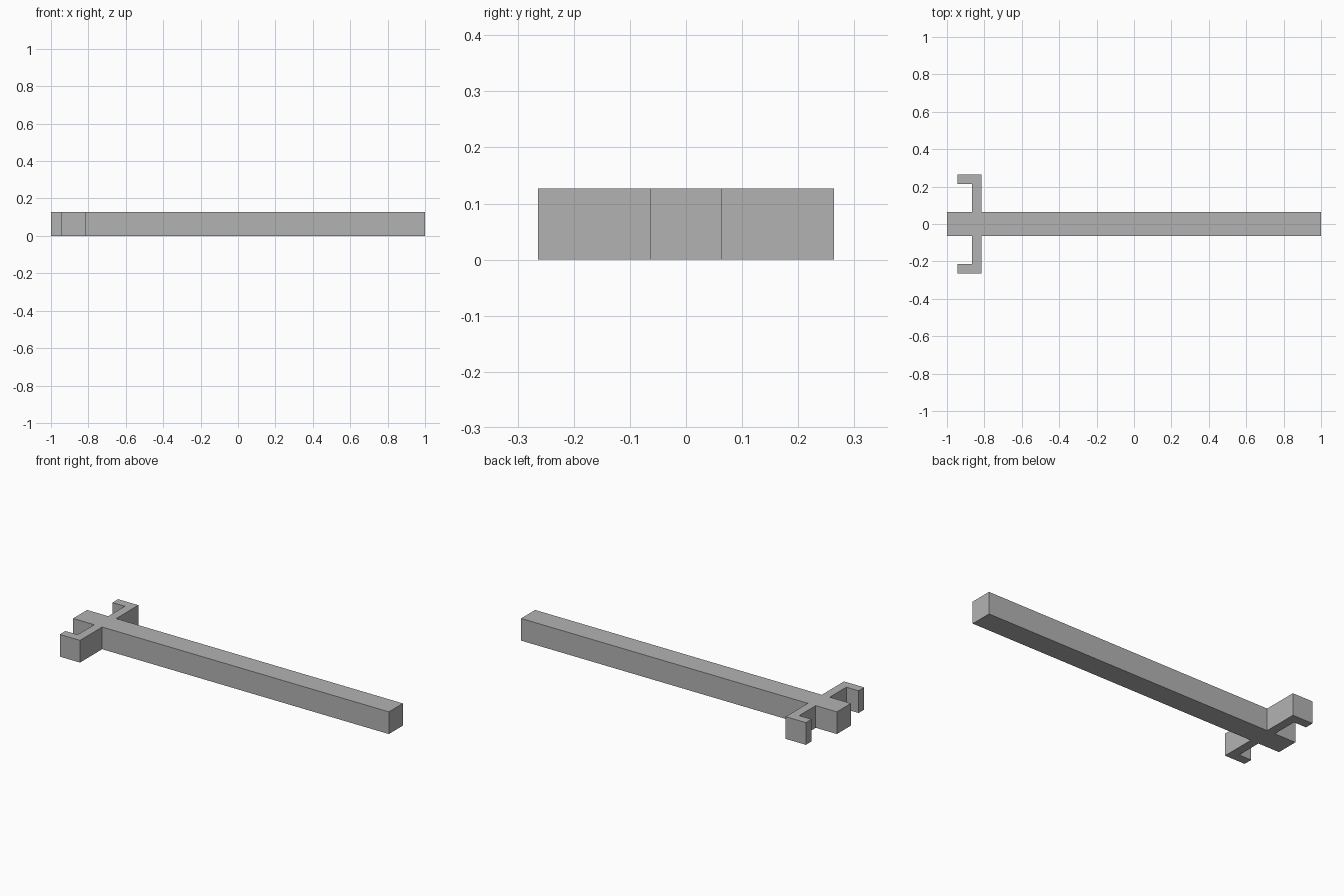
import bpy
import bmesh

cube = bpy.data.objects.get("Cube")
if cube:
    bpy.data.objects.remove(cube, do_unlink=True)

HEIGHT = 0.127

# Single grey material
grey = bpy.data.materials.new("plain grey")
grey.use_nodes = True
colour = (0.45, 0.45, 0.45, 1)
grey.diffuse_color = colour
grey.node_tree.nodes["Principled BSDF"].inputs["Base Color"].default_value = colour

# Back half of the outline: bar end, arm, hook, bar end
half = [
    (1, 0.0635), (-0.816, 0.0635), (-0.816, 0.264), (-0.944, 0.264),
    (-0.944, 0.213), (-0.866, 0.213), (-0.866, 0.0635), (-1, 0.0635),
]
outline = half + [(x, -y) for x, y in reversed(half)]

# Extrude the whole outline upwards as one solid
bm = bmesh.new()
base = bm.faces.new([bm.verts.new((x, y, 0)) for x, y in outline])
top = bmesh.ops.extrude_face_region(bm, geom=[base], use_keep_orig=True)
bmesh.ops.translate(bm, vec=(0, 0, HEIGHT),
                    verts=[v for v in top["geom"] if isinstance(v, bmesh.types.BMVert)])
bmesh.ops.recalc_face_normals(bm, faces=bm.faces)

mesh = bpy.data.meshes.new("bar_with_hooked_arms")
bm.to_mesh(mesh)
bm.free()
mesh.materials.append(grey)
bar = bpy.data.objects.new("bar_with_hooked_arms", mesh)
bpy.context.collection.objects.link(bar)
